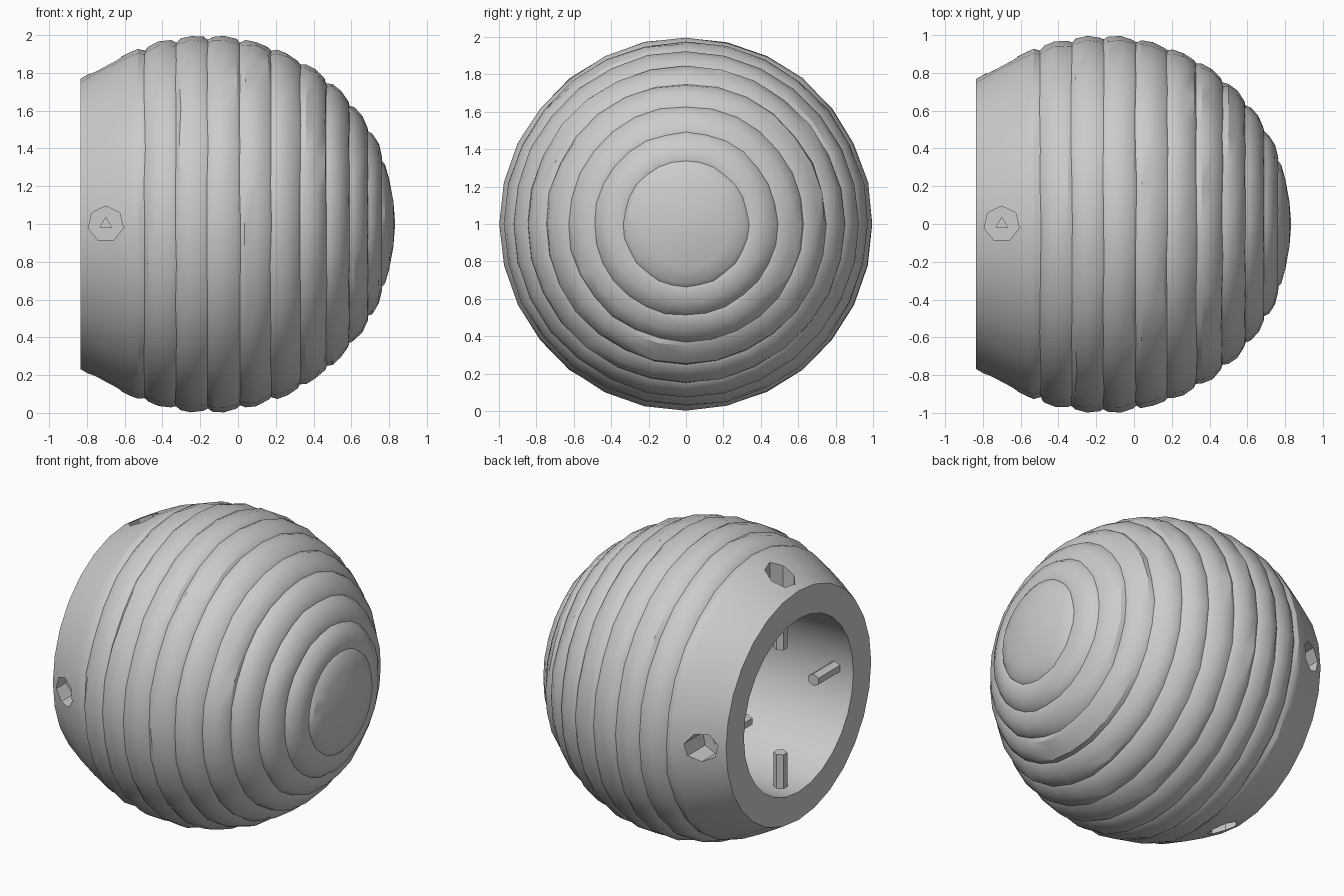
import bpy, bmesh, math, random
from mathutils import Matrix, Vector

cube = bpy.data.objects.get("Cube")
if cube:
    bpy.data.objects.remove(cube)

random.seed(4)
CX, CZ = -0.16, 1.0      # centre of the ball
SEG = 28                 # sides around the x axis
HOLE_X = -0.70

grey = bpy.data.materials.new("warm_grey")
grey.use_nodes = True
grey.diffuse_color = (0.6, 0.6, 0.6, 1)
grey.node_tree.nodes["Principled BSDF"].inputs["Base Color"].default_value = (0.6, 0.6, 0.6, 1)


def finish(name, bm):
    bmesh.ops.recalc_face_normals(bm, faces=bm.faces)
    mesh = bpy.data.meshes.new(name)
    bm.to_mesh(mesh)
    bm.free()
    mesh.materials.append(grey)
    ob = bpy.data.objects.new(name, mesh)
    bpy.context.collection.objects.link(ob)
    return ob


def radial_prisms(name, sides, radius, r_in, r_out):
    """Four prisms pointing at the x axis, spaced a quarter turn apart."""
    bm = bmesh.new()
    for k in range(4):
        turn = Matrix.Rotation(k * math.pi / 2, 4, 'X')
        place = Matrix.Translation((HOLE_X, 0, CZ)) @ turn @ Matrix.Translation((0, 0, (r_in + r_out) / 2))
        bmesh.ops.create_cone(bm, cap_ends=True, segments=sides, radius1=radius,
                              radius2=radius, depth=r_out - r_in, matrix=place)
    return finish(name, bm)


# Profile as (x, radius, wobble): scalloped rings, plain collar, then the socket
profile = []
for deg in range(20, 111, 10):
    for step, r in ((0, 0.978), (1.2, 0.989), (5, 0.999), (8.5, 0.993)):
        if deg == 110 and step:
            break
        a = math.radians(deg + step)
        profile.append((CX + r * math.cos(a), r * math.sin(a), 1))
profile += [(-0.53, 0.925, 0.5), (-0.57, 0.91, 0), (-0.7, 0.845, 0), (-0.835, 0.768, 0),
            (-0.835, 0.58, 0), (0.3, 0.58, 0)]
# Smooth front cap
cap = [(CX + 0.99 * math.cos(math.radians(d)), 0.985 * math.sin(math.radians(d)), 0.5) for d in (7, 14, 18.5)]
profile = cap + profile

bm = bmesh.new()
rings = []
for x, r, wobble in profile:
    ring = []
    for i in range(SEG):
        a = 2 * math.pi * i / SEG
        rr = r + wobble * random.uniform(-0.004, 0.004)
        xx = x + wobble * random.uniform(-0.005, 0.005) * r
        ring.append(bm.verts.new((xx, rr * math.cos(a), CZ + rr * math.sin(a))))
    rings.append(ring)
for a, b in zip(rings, rings[1:]):
    for i in range(SEG):
        j = (i + 1) % SEG
        bm.faces.new((a[i], a[j], b[j], b[i]))
tip = bm.verts.new((CX + 0.992, 0, CZ))
for i in range(SEG):
    bm.faces.new((tip, rings[0][(i + 1) % SEG], rings[0][i]))
bm.faces.new(rings[-1])
ball = finish("ridged_ball", bm)

# Screw holes in the collar, each with a small three-sided drive recess
for cutter in (radial_prisms("screw_hole_cutter", 7, 0.095, 0.69, 1.1),
               radial_prisms("drive_recess_cutter", 3, 0.035, 0.64, 0.72)):
    cutter.hide_render = True
    cutter.hide_viewport = True
    cutter.display_type = 'WIRE'
    mod = ball.modifiers.new(cutter.name, 'BOOLEAN')
    mod.operation = 'DIFFERENCE'
    mod.solver = 'EXACT'
    mod.object = cutter

# Screw pins that reach into the socket
radial_prisms("screw_pins", 6, 0.042, 0.35, 0.61)

# Bake the cuts, then shade smooth while keeping the creases sharp
bpy.context.view_layer.update()
deps = bpy.context.evaluated_depsgraph_get()
cut_mesh = bpy.data.meshes.new_from_object(ball.evaluated_get(deps))
ball.modifiers.clear()
ball.data = cut_mesh
for name in ("screw_hole_cutter", "drive_recess_cutter"):
    bpy.data.objects.remove(bpy.data.objects[name])
bpy.ops.object.select_all(action='DESELECT')
ball.select_set(True)
bpy.context.view_layer.objects.active = ball
bpy.ops.object.shade_smooth_by_angle(angle=math.radians(30))
